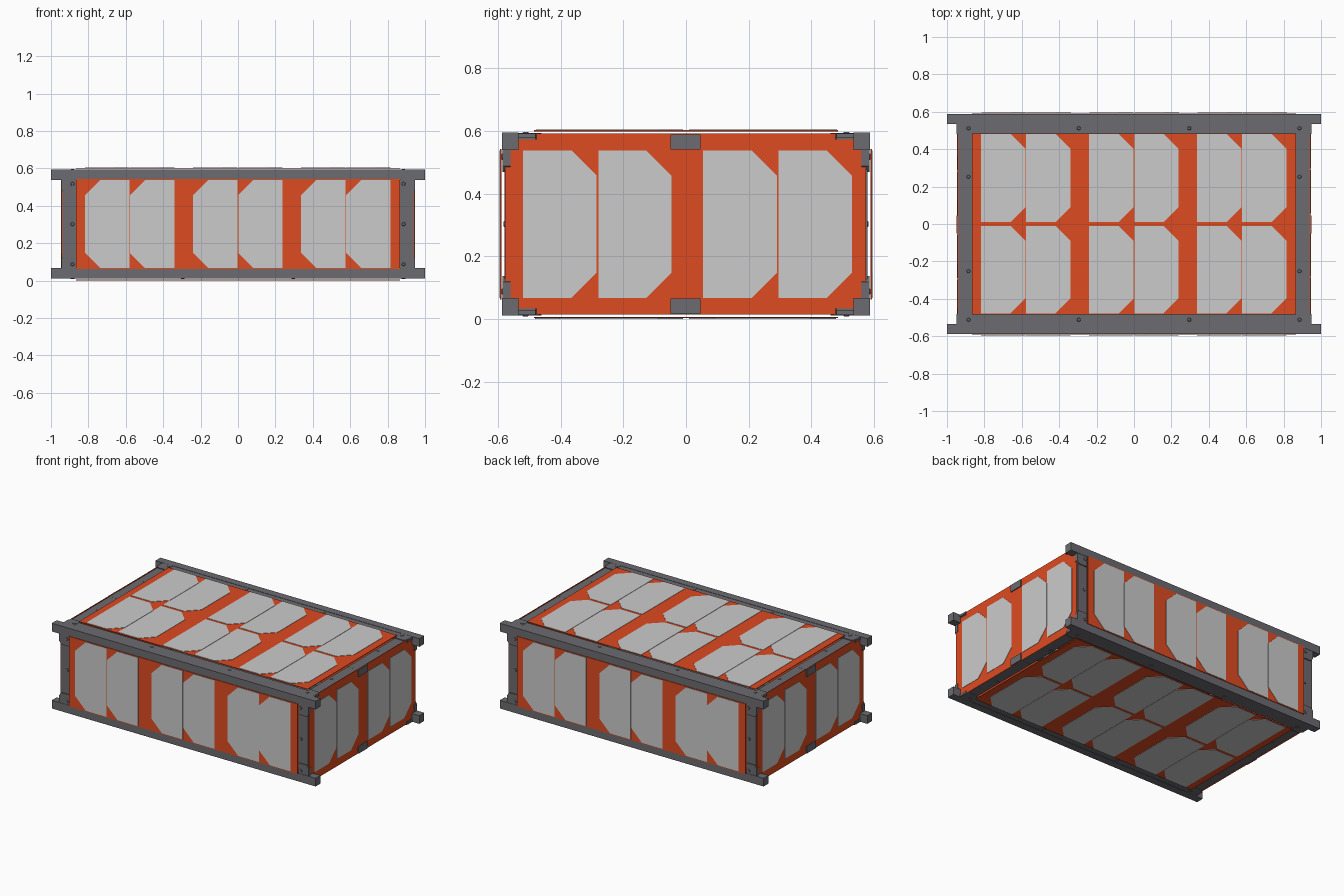
import bpy, bmesh
from math import pi
from mathutils import Matrix, Vector

if "Cube" in bpy.data.objects:
    bpy.data.objects.remove(bpy.data.objects["Cube"])

MID = 0.3025  # height of the body centre


def material(name, rgb):
    m = bpy.data.materials.new(name)
    m.diffuse_color = (*rgb, 1)
    m.use_nodes = True
    m.node_tree.nodes["Principled BSDF"].inputs["Base Color"].default_value = m.diffuse_color
    return m


ORANGE = material("orange_board", (0.73, 0.07, 0.015))
METAL = material("dark_metal", (0.15, 0.15, 0.165))


def finish(bm, name, mat=None):
    bmesh.ops.recalc_face_normals(bm, faces=bm.faces)
    me = bpy.data.meshes.new(name)
    bm.to_mesh(me)
    bm.free()
    ob = bpy.data.objects.new(name, me)
    bpy.context.collection.objects.link(ob)
    if mat:
        me.materials.append(mat)
    return ob


def box(name, x, y, z, mat=METAL):
    """Box from three (low, high) ranges, z measured from the body centre."""
    bm = bmesh.new()
    size = [abs(b - a) for a, b in (x, y, z)]
    mid = Vector([(a + b) / 2 for a, b in (x, y, z)]) + Vector((0, 0, MID))
    bmesh.ops.create_cube(bm, size=1, matrix=Matrix.Translation(mid) @ Matrix.Diagonal((*size, 1)))
    return finish(bm, name, mat)


def span(s, a, b):
    return (s * a, s * b) if s > 0 else (-b, -a)


def prism(name, points, w0, w1, mtx, mat=None):
    bm = bmesh.new()
    base = bm.faces.new([bm.verts.new((u, v, w0)) for u, v in points])
    top = bmesh.ops.extrude_face_region(bm, geom=[base])["geom"]
    bmesh.ops.translate(bm, vec=(0, 0, w1 - w0), verts=[g for g in top if isinstance(g, bmesh.types.BMVert)])
    bmesh.ops.transform(bm, matrix=mtx, verts=bm.verts)
    return finish(bm, name, mat)


def screw(name, u, v, w, mtx):
    bm = bmesh.new()
    bmesh.ops.create_cone(bm, cap_ends=True, segments=12, radius1=0.011, radius2=0.008, depth=0.004,
                          matrix=mtx @ Matrix.Translation((u, v, w)))
    finish(bm, name, METAL)


def rect(u0, u1, v0, v1):
    return [(u0, v0), (u1, v0), (u1, v1), (u0, v1)]


def solar_panel(name, board, us, vs, w, mtx, cut_right=True):
    """Orange board with thin grey cells that have two clipped corners."""
    prism(name + "_board", rect(*board), w, w + 0.004, mtx, ORANGE)
    c = 0.08
    for u0, u1 in us:
        for v0, v1 in vs:
            if cut_right:
                pts = [(u0, v0), (u1 - c, v0), (u1, v0 + c), (u1, v1 - c), (u1 - c, v1), (u0, v1)]
            else:
                pts = [(u0 + c, v0), (u1, v0), (u1, v1), (u0 + c, v1), (u0, v1 - c), (u0, v0 + c)]
            prism(name + "_cell", pts, w + 0.004, w + 0.0062, mtx)


# local frames: u, v in the face, w outward
CENTRE = Matrix.Translation((0, 0, MID))
FRONT = Matrix.Rotation(pi / 2, 4, 'X')
RIGHT = Matrix.Rotation(pi / 2, 4, 'Z') @ FRONT
LONG = [(-0.817, -0.58), (-0.577, -0.34), (-0.24, -0.002), (0.002, 0.238), (0.338, 0.575), (0.578, 0.815)]
SHORT = [(-0.52, -0.285), (-0.28, -0.046), (0.055, 0.29), (0.296, 0.53)]

# panels on sides and ends
for tag, turn in (("a", Matrix.Identity(4)), ("b", Matrix.Rotation(pi, 4, 'Z'))):
    solar_panel("side_panel_" + tag, (-0.866, 0.866, -0.24, 0.24), LONG, [(-0.235, 0.235)],
                0.5895, CENTRE @ turn @ FRONT, False)
    solar_panel("end_panel_" + tag, (-0.578, 0.575, -0.288, 0.29), SHORT, [(-0.235, 0.235)],
                0.939, CENTRE @ turn @ RIGHT)

# panels on top and bottom
for tag, turn in (("top", Matrix.Identity(4)), ("bottom", Matrix.Rotation(pi, 4, 'X'))):
    solar_panel(tag + "_panel", (-0.866, 0.866, -0.485, 0.485), LONG, [(-0.478, -0.01), (0.01, 0.482)],
                0.2963, CENTRE @ turn)

for sz in (-1, 1):
    for sy in (-1, 1):
        # long corner rail with inward flange
        box("corner_rail", (-1, 1), span(sy, 0.535, 0.588), span(sz, 0.236, 0.292))
        box("rail_flange", (-0.95, 0.95), span(sy, 0.48, 0.536), span(sz, 0.276, 0.29))
    for sx in (-1, 1):
        # cross plate and centre lug at each end
        box("cross_plate", span(sx, 0.865, 0.937), (-0.537, 0.537), span(sz, 0.272, 0.286))
        box("end_lug", span(sx, 0.87, 0.949), (-0.05, 0.046), span(sz, 0.238, 0.2865))

for sx in (-1, 1):
    for sy in (-1, 1):
        # upright post between the rails
        box("upright_post", span(sx, 0.865, 0.937), span(sy, 0.565, 0.579), (-0.24, 0.24))
        box("post_return", span(sx, 0.925, 0.938), span(sy, 0.5, 0.57), (-0.24, 0.24))

# corner gussets and screws on every face
for turn in (Matrix.Identity(4), Matrix.Rotation(pi, 4, 'Z')):
    m = CENTRE @ turn @ FRONT
    for sx in (-1, 1):
        for sv in (-1, 1):
            pts = [(sx * 0.868, sv * 0.24), (sx * 0.945, sv * 0.24), (sx * 0.945, sv * 0.185),
                   (sx * 0.93, sv * 0.166), (sx * 0.868, sv * 0.166)]
            prism("post_gusset", pts, 0.56, 0.586, m, METAL)
            screw("post_screw", sx * 0.885, sv * 0.215, 0.587, m)
        screw("post_screw", sx * 0.885, 0, 0.58, m)
for turn in (Matrix.Identity(4), Matrix.Rotation(pi, 4, 'X')):
    m = CENTRE @ turn
    for sx in (-1, 1):
        for sv in (-1, 1):
            pts = [(sx * 0.868, sv * 0.537), (sx * 0.945, sv * 0.537), (sx * 0.945, sv * 0.48),
                   (sx * 0.93, sv * 0.462), (sx * 0.868, sv * 0.462)]
            prism("plate_gusset", pts, 0.27, 0.2915, m, METAL)
            screw("rail_screw", sx * 0.885, sv * 0.512, 0.2925, m)
            screw("rail_screw", sx * 0.295, sv * 0.512, 0.291, m)
            screw("plate_screw", sx * 0.885, sv * 0.253, 0.287, m)
